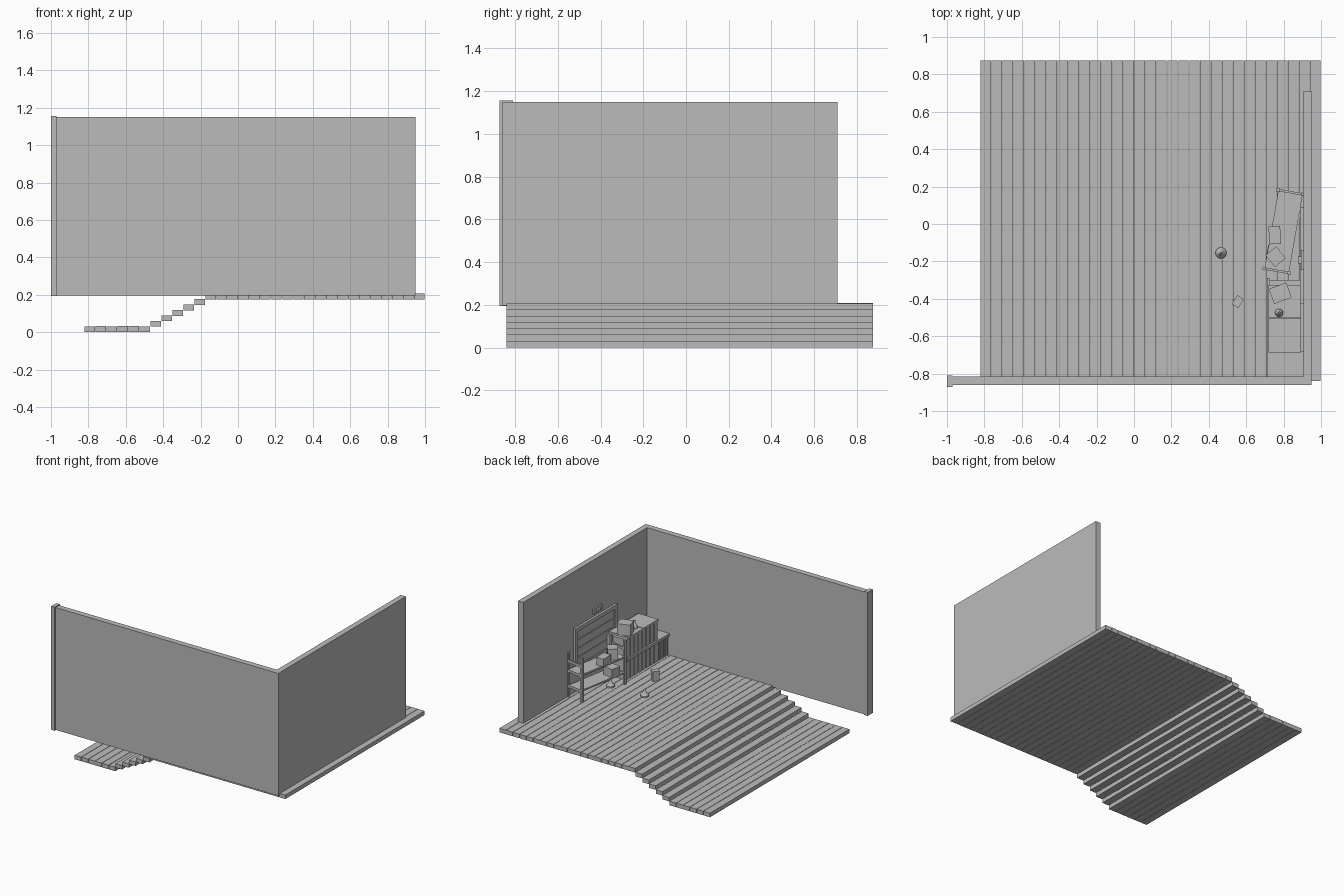
import bpy, math, random
from mathutils import Matrix, Vector

if "Cube" in bpy.data.objects:
    bpy.data.objects.remove(bpy.data.objects["Cube"])

random.seed(4)
grey = bpy.data.materials.new("plain_grey")
grey.diffuse_color = (0.5, 0.5, 0.5, 1)
grey.use_nodes = True
grey.node_tree.nodes["Principled BSDF"].inputs["Base Color"].default_value = grey.diffuse_color


def box(name, x0, x1, y0, y1, z0, z1, rot=0, frame=None):
    """Axis-aligned box from its bounds, turned about its own centre, then moved by frame."""
    bpy.ops.mesh.primitive_cube_add(size=1)
    o = bpy.context.object
    o.name = name
    m = (Matrix.Translation(((x0 + x1) / 2, (y0 + y1) / 2, (z0 + z1) / 2))
         @ Matrix.Rotation(math.radians(rot), 4, 'Z')
         @ Matrix.Diagonal((x1 - x0, y1 - y0, z1 - z0, 1)))
    o.data.transform((frame or Matrix()) @ m)
    o.data.materials.append(grey)
    return o


def crate(name, x, y, z, sx, sy, sz, rot):
    return box(name, x - sx / 2, x + sx / 2, y - sy / 2, y + sy / 2, z, z + sz, rot)


def lathe(name, x, y, z, profile, n=12):
    """Stack of radius, height pairs spun about z."""
    verts = [(x + r * math.cos(2 * math.pi * i / n), y + r * math.sin(2 * math.pi * i / n), z + h)
             for r, h in profile for i in range(n)]
    rows = len(profile)
    faces = [(k * n + i, k * n + (i + 1) % n, (k + 1) * n + (i + 1) % n, (k + 1) * n + i)
             for k in range(rows - 1) for i in range(n)]
    faces += [tuple(reversed(range(n))), tuple(range((rows - 1) * n, rows * n))]
    me = bpy.data.meshes.new(name)
    me.from_pydata(verts, [], faces)
    me.materials.append(grey)
    o = bpy.data.objects.new(name, me)
    bpy.context.collection.objects.link(o)
    return o


# floor: 31 planks, six low, five as steps, twenty high
W, RISE, THICK = 1.82 / 31, 0.0293, 0.032
for i in range(31):
    level = min(max(i - 5, 0), 6)
    x = -0.82 + i * W
    z = level * RISE
    box("floor_plank", x, x + W - 0.003, -0.84, 0.875, z, z + THICK - random.uniform(0, 0.001))

FLOOR = 6 * RISE + THICK

# walls and end post
box("front_wall", -0.98, 0.95, -0.86, -0.815, 0.196, 1.15)
box("side_wall", 0.906, 0.95, -0.82, 0.71, 0.196, 1.15)
box("wall_end_post", -1.0, -0.97, -0.872, -0.81, 0.194, 1.157)

# framed slatted panel on the side wall
Y0, Y1, Z0, Z1, B = -0.425, 0.09, 0.38, 0.71, 0.03
for z in (Z0, Z1 - B):
    box("panel_frame_rail", 0.888, 0.907, Y0, Y1, z, z + B)
for y in (Y0, Y1 - B):
    box("panel_frame_stile", 0.888, 0.907, y, y + B, Z0 + B, Z1 - B)
step = (Z1 - Z0 - 2 * B) / 4
for i in range(4):
    z = Z0 + B + i * step
    box("panel_slat", 0.896, 0.907, Y0 + B, Y1 - B, z, z + step - 0.006)
box("wall_hook_plate", 0.893, 0.907, -0.245, -0.14, 0.735, 0.775)
box("wall_hook", 0.878, 0.893, -0.21, -0.175, 0.745, 0.765)

# rack table, turned slightly, with post frames at both ends
F = Matrix.Translation((0.80, -0.04, 0)) @ Matrix.Rotation(math.radians(-10), 4, 'Z')
for sy in (-1, 1):
    y = sy * 0.213
    for sx in (-1, 1):
        x = sx * 0.068
        box("rack_post", x - 0.009, x + 0.009, y - 0.009, y + 0.009, FLOOR, 0.55, frame=F)
    for z in (0.28, 0.40, 0.475):
        box("rack_end_rail", -0.075, 0.075, y - 0.006, y + 0.006, z, z + 0.02, frame=F)
box("rack_top", -0.066, 0.066, -0.21, 0.21, 0.405, 0.42, frame=F)
box("rack_shelf", -0.064, 0.064, -0.21, 0.21, 0.285, 0.297, frame=F)

# boxes on the rack
crate("small_crate", 0.752, -0.06, 0.42, 0.062, 0.095, 0.06, 2)
crate("turned_crate", 0.757, -0.175, 0.42, 0.075, 0.08, 0.085, 38)
crate("shelf_crate", 0.752, -0.16, 0.297, 0.085, 0.08, 0.065, -10)

# tall cabinet with boarded front
T = 0.535
box("cabinet_body", 0.735, 0.89, -0.68, -0.30, FLOOR, T - 0.015)
box("cabinet_top", 0.72, 0.892, -0.688, -0.505, T - 0.015, T)
box("cabinet_top", 0.72, 0.892, -0.503, -0.325, T - 0.017, T - 0.002)
for i in range(8):
    y = -0.685 + i * 0.049
    box("cabinet_board", 0.724, 0.737, y, y + 0.041, FLOOR, T - 0.015)

# low counter with slatted front beside it
box("counter_top", 0.718, 0.905, -0.815, -0.68, 0.36, 0.377)
box("counter_rail", 0.712, 0.724, -0.815, -0.29, 0.355, 0.377)
for i in range(5):
    y = -0.812 + i * 0.03
    box("counter_slat", 0.722, 0.734, y, y + 0.015, FLOOR, 0.36)

# things on the cabinet
crate("cabinet_crate", 0.782, -0.37, T - 0.002, 0.10, 0.085, 0.085, 20)
lathe("bottle", 0.776, -0.475, T - 0.002,
      [(0.022, 0), (0.022, 0.012), (0.014, 0.03), (0.006, 0.045), (0.006, 0.06)])

# loose things on the floor
bell = [(0.03, 0), (0.03, 0.01), (0.018, 0.024), (0.01, 0.04), (0.004, 0.055)]
lathe("floor_bell", 0.465, -0.155, FLOOR, bell)
lathe("floor_bell_under_rack", 0.755, -0.15, FLOOR, bell)
crate("floor_box", 0.555, -0.415, FLOOR, 0.036, 0.05, 0.068, -32)
crate("floor_box_lid", 0.555, -0.415, FLOOR + 0.068, 0.042, 0.056, 0.01, -32)
